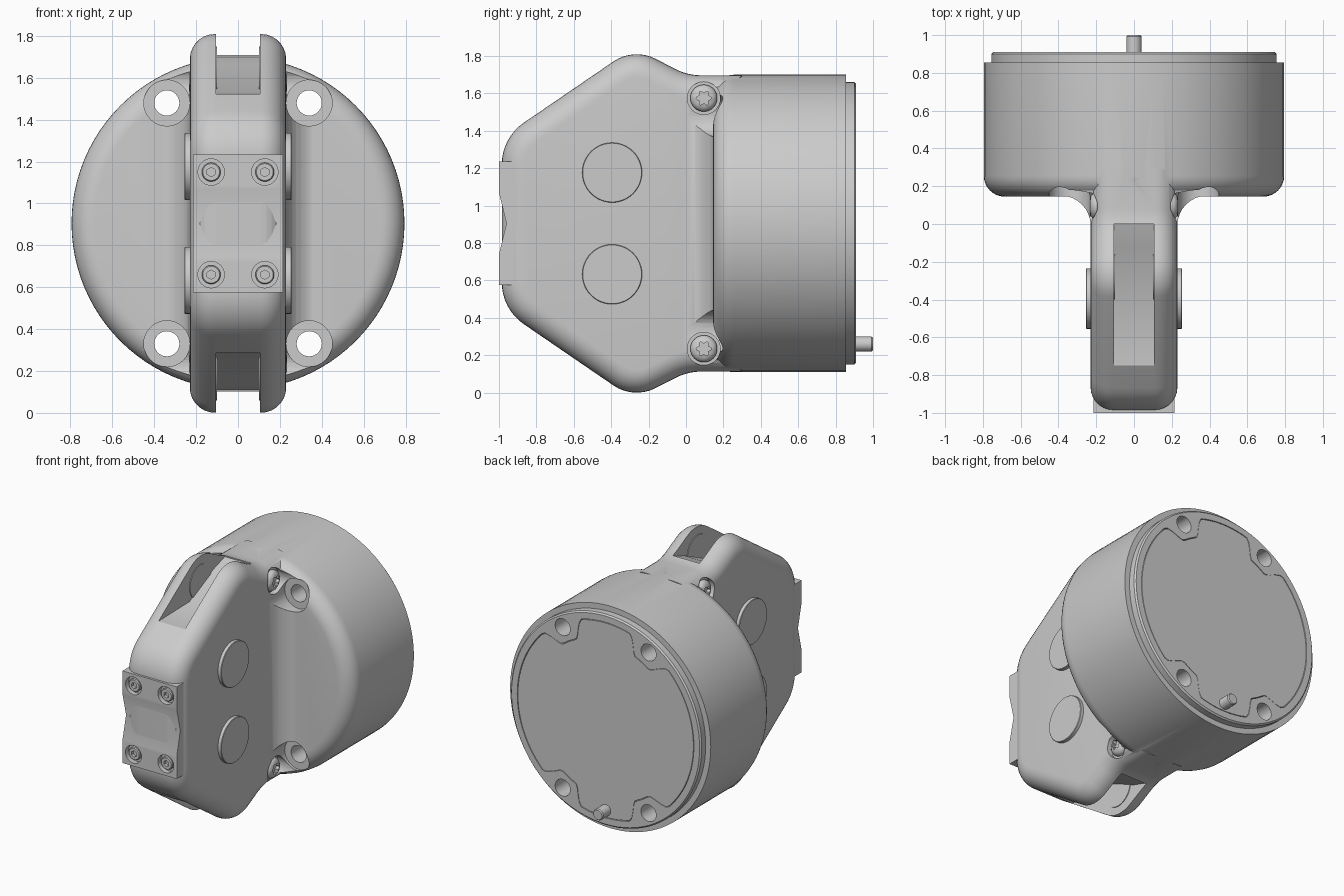
import bpy, bmesh
from math import sin, cos, pi, atan2, degrees, tan
from mathutils import Vector, Matrix

if "Cube" in bpy.data.objects:
    bpy.data.objects.remove(bpy.data.objects["Cube"])

MID = 0.905                      # height of the drum axis
HOLES = [(sx * 0.34, MID + sz * 0.575) for sx in (-1, 1) for sz in (-1, 1)]


def loft(name, rings):
    """Skin a list of equally long point rings and cap both ends."""
    bm = bmesh.new()
    rows = [[bm.verts.new(p) for p in ring] for ring in rings]
    n = len(rows[0])
    for a, b in zip(rows, rows[1:]):
        for i in range(n):
            j = (i + 1) % n
            bm.faces.new((a[i], a[j], b[j], b[i]))
    bm.faces.new(rows[0][::-1])
    bm.faces.new(rows[-1])
    bmesh.ops.recalc_face_normals(bm, faces=bm.faces)
    mesh = bpy.data.meshes.new(name)
    bm.to_mesh(mesh)
    bm.free()
    ob = bpy.data.objects.new(name, mesh)
    bpy.context.collection.objects.link(ob)
    return ob


def lathe(name, profile, place, axis, n=32):
    """Turn (radius, height) pairs about an axis; a radius may depend on angle."""
    turn = Vector(axis).to_track_quat('Z', 'Y').to_matrix().to_4x4()
    m = Matrix.Translation(place) @ turn
    angles = [2 * pi * i / n for i in range(n)]
    rings = []
    for r, h in profile:
        f = r if callable(r) else (lambda a, r=r: r)
        rings.append([m @ Vector((f(a) * cos(a), f(a) * sin(a), h)) for a in angles])
    return loft(name, rings)


def prism(name, pts, axis, lo, hi):
    """Extrude a 2D outline along x, y or z."""
    i = "xyz".index(axis)
    rings = []
    for d in (lo, hi):
        ring = [list(p) for p in pts]
        for p in ring:
            p.insert(i, d)
        rings.append(ring)
    return loft(name, rings)


def combine(ob, other, operation):
    """Apply a boolean and discard the second object."""
    mod = ob.modifiers.new("bool", 'BOOLEAN')
    mod.operation, mod.object, mod.solver = operation, other, 'EXACT'
    bpy.context.view_layer.objects.active = ob
    bpy.ops.object.modifier_apply(modifier=mod.name)
    bpy.data.objects.remove(other)


def arc(cx, cy, r, a0, a1, n=8):
    return [Vector((cx + r * cos(a0 + (a1 - a0) * i / n), cy + r * sin(a0 + (a1 - a0) * i / n)))
            for i in range(n + 1)]


def round_corners(corners):
    """Replace each (u, v, radius) corner by a tangent arc."""
    out = []
    for i, (u, v, r) in enumerate(corners):
        p = Vector((u, v))
        if not r:
            out.append(p)
            continue
        a = (Vector(corners[i - 1][:2]) - p).normalized()
        b = (Vector(corners[(i + 1) % len(corners)][:2]) - p).normalized()
        half = a.angle(b) / 2
        c = p + (a + b).normalized() * (r / sin(half))
        s, e = p + a * (r / tan(half)) - c, p + b * (r / tan(half)) - c
        start = atan2(s.y, s.x)
        sweep = atan2(s.x * e.y - s.y * e.x, s.dot(e))
        out += arc(c.x, c.y, r, start, start + sweep)
    return out


def inset(pts, d):
    """Move a clockwise outline inward by d."""
    out = []
    for i, p in enumerate(pts):
        t0 = (p - pts[i - 1]).normalized()
        t1 = (pts[(i + 1) % len(pts)] - p).normalized()
        n0, n1 = Vector((t0.y, -t0.x)), Vector((t1.y, -t1.x))
        out.append(p + (n0 + n1) * (d / (1 + n0.dot(n1))))
    return out


# Bracket: rounded outline with rolled edges
upper = [(-0.985, 1.363, 0.27), (-0.28, 1.845, 0.22), (0.01, 1.697, 0.3), (0.3, 1.697, 0)]
outline = round_corners(upper + [(y, 2 * MID - z, r) for y, z, r in reversed(upper)])
R, HALF, STEPS = 0.12, 0.23, 7
side = [(HALF - R + R * sin(a), R * (1 - cos(a)))
        for a in (pi / 2 * i / STEPS for i in range(STEPS + 1))]
layers = [(-x, d) for x, d in reversed(side)] + side
body = loft("housing", [[(x, p.x, p.y) for p in inset(outline, d)] for x, d in layers])

# Concave blend between bracket and drum
blend = arc(0.39, -0.01, 0.161, pi, pi / 2) + [(0.39, 0.28)]
blend = prism("blend", blend + [(-x, y) for x, y in reversed(blend)], 'z', 0.05, 1.76)
trim = lathe("blend_trim", [(0.69, -0.1), (0.7, 0), (0.75, 0.12), (0.79, 0.3)],
             (0, 0, MID), (0, 1, 0), 96)
combine(blend, trim, 'INTERSECT')
combine(body, blend, 'UNION')

# Drum with rounded front edge and stepped rear rim
front = [(r, y) for r, y in arc(0.685, 0.255, 0.11, -pi / 2, 0)]
drum = lathe("drum", front + [(0.795, 0.855), (0.755, 0.855), (0.755, 0.9), (0.745, 0.91)],
             (0, 0, MID), (0, 1, 0), 96)
combine(body, drum, 'UNION')

# Slots through the upper and lower bracket peaks
slot = [(-0.95, 1.52), (-0.4, 1.53), (-0.125, 1.66), (0, 1.7), (0, 2), (-0.95, 2)]
for flip in (False, True):
    pts = [(y, 2 * MID - z if flip else z) for y, z in slot]
    combine(body, prism("slot_cut", pts, 'x', -0.105, 0.105), 'DIFFERENCE')

# Mounting holes with front spot faces
for x, z in HOLES:
    combine(body, lathe("spot_face", [(0.11, -0.1), (0.11, 0.2)], (x, 0, z), (0, 1, 0)), 'DIFFERENCE')
    combine(body, lathe("through_hole", [(0.06, 0.1), (0.06, 1)], (x, 0, z), (0, 1, 0)), 'DIFFERENCE')

# Bores for the side screws
for sx in (-1, 1):
    for z in (MID - 0.67, MID + 0.67):
        cut = lathe("side_bore", [(0.088, 0.19), (0.088, 0.34)], (0, 0.095, z), (sx, 0, 0))
        combine(body, cut, 'DIFFERENCE')


# Rear cover plate, notched around the mounting holes, in a shallow recess
def cover_outline(gap):
    pts = []
    for i in range(180):
        a = 2 * pi * i / 180
        off = min(abs(degrees(atan2(sin(a - b), cos(a - b))))
                  for b in (atan2(z - MID, x) for x, z in HOLES))
        t = min(max((off - 6) / 9, 0), 1)
        r = 0.57 + 0.13 * t * t * (3 - 2 * t) - gap
        pts.append((r * cos(a), MID + r * sin(a)))
    return pts


combine(body, prism("cover_recess", cover_outline(0), 'y', 0.885, 1), 'DIFFERENCE')
cover = prism("rear_cover", cover_outline(0.005), 'y', 0.88, 0.909)

# Rear locating pin
pin = lathe("rear_pin", [(0.04, 0.88), (0.04, 0.992), (0.034, 1)], (0, 0, 0.26), (0, 1, 0))

# Front clamp block with a shallow V and screw pockets
block_pts = [(-0.915, 0.575), (-1, 0.575), (-1, 0.74), (-0.96, MID),
             (-1, 1.07), (-1, 1.235), (-0.915, 1.235)]
block = prism("clamp_block", block_pts, 'x', -0.215, 0.215)
parts = [body, cover, pin]

# Pockets run through the block and into the housing nose
def hexagon(a):
    return 0.022 * cos(pi / 6) / cos((a + pi / 6) % (pi / 3) - pi / 6)


def star(a):
    return 0.034 + 0.007 * cos(6 * a)


for x in (-0.128, 0.128):
    for z in (MID - 0.245, MID + 0.245):
        place = (x, 0, z)
        for target in (block, body):
            cut = lathe("pocket", [(0.063, 0.965), (0.063, 1.1)], place, (0, -1, 0))
            combine(target, cut, 'DIFFERENCE')
        parts.append(lathe("clamp_screw", [(0.045, 0.95), (0.045, 0.988), (0.04, 0.994),
                     (hexagon, 0.994), (hexagon, 0.972)], place, (0, -1, 0), 36))
parts.append(block)

# Side screws, side bosses and slot discs
for sx in (-1, 1):
    for up in (-1, 1):
        parts.append(lathe("side_screw", [(0.072, 0.18), (0.072, 0.205), (0.064, 0.22),
                     (0.05, 0.23), (star, 0.234), (star, 0.21)],
                     (0, 0.095, MID + up * 0.67), (sx, 0, 0), 48))
        parts.append(lathe("side_boss", [(0.16, 0.2), (0.16, 0.252), (0.157, 0.255)],
                     (0, -0.395, MID + up * 0.272), (sx, 0, 0), 48))
        parts.append(lathe("slot_disc", [(0.12, 0.1), (0.12, 0.115)],
                     (0, -0.28, MID + up * 0.725), (sx, 0, 0), 40))

# Smooth shading with crisp edges
bpy.ops.object.select_all(action='DESELECT')
for ob in parts:
    ob.select_set(True)
bpy.context.view_layer.objects.active = body
bpy.ops.object.shade_smooth_by_angle(angle=pi / 6)
